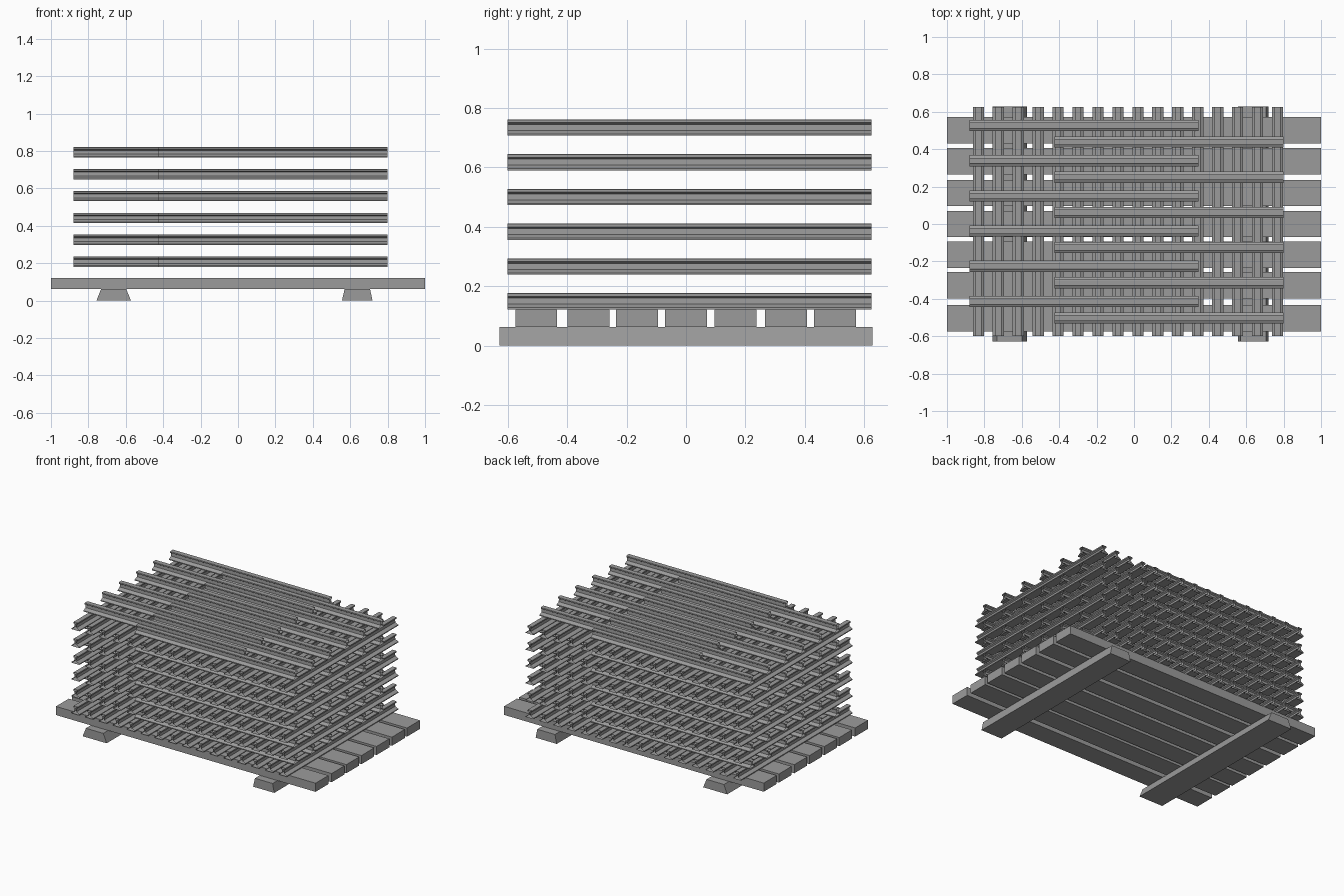
import bpy
import bmesh

cube = bpy.data.objects.get("Cube")
if cube:
    bpy.data.objects.remove(cube, do_unlink=True)

grey = bpy.data.materials.new("steel_grey")
grey.use_nodes = True
colour = (0.33, 0.33, 0.33, 1)
grey.diffuse_color = colour
grey.node_tree.nodes["Principled BSDF"].inputs["Base Color"].default_value = colour

BEAM_TOP, DECK_TOP = 0.062, 0.122
LAYER = 0.0585       # height of one layer of rails
LENGTH = 1.225


def sweep(name, profile, length, along, location, capped):
    """Extrude a closed cross-section (side, height) along x or y."""
    bm = bmesh.new()

    def ring(t):
        if along == "y":
            return [bm.verts.new((s, t, h)) for s, h in profile]
        return [bm.verts.new((t, -s, h)) for s, h in profile]

    a, b = ring(-length / 2), ring(length / 2)
    n = len(profile)
    for i in range(n):
        j = (i + 1) % n
        bm.faces.new((a[i], a[j], b[j], b[i]))
    if capped:
        bm.faces.new(a[::-1])
        bm.faces.new(b)
    bmesh.ops.recalc_face_normals(bm, faces=bm.faces)
    mesh = bpy.data.meshes.new(name)
    bm.to_mesh(mesh)
    bm.free()
    mesh.materials.append(grey)
    obj = bpy.data.objects.new(name, mesh)
    obj.location = location
    bpy.context.collection.objects.link(obj)
    return obj


def repeat(obj, count, offset):
    mod = obj.modifiers.new("repeat", "ARRAY")
    mod.count = count
    mod.use_relative_offset = False
    mod.use_constant_offset = True
    mod.constant_offset_displace = offset


# Two tapered bearers under the deck
for name, foot, top in (("right_bearer", (-0.757, -0.572), (-0.732, -0.598)),
                        ("left_bearer", (0.556, 0.719), (0.570, 0.706))):
    section = [(foot[0], 0), (foot[1], 0), (top[1], BEAM_TOP), (top[0], BEAM_TOP)]
    sweep(name, section, 1.256, "y", (0, 0, 0), True)

# Deck planks
w = 0.0705
plank = [(-w, BEAM_TOP), (w, BEAM_TOP), (w, DECK_TOP), (-w, DECK_TOP)]
for i, y in enumerate((-0.504, -0.328, -0.165, 0, 0.166, 0.336, 0.502)):
    sweep(f"deck_plank_{i + 1}", plank, 2, "x", (0, y, 0), True)

# Rail cross-section: wide foot, narrow web, head; the ends are open
half = [(0.030, 0), (0.030, 0.006), (0.007, 0.018), (0.006, 0.038),
        (0.016, 0.044), (0.016, 0.053), (0.013, 0.055)]
rail = half + [(-s, h) for s, h in reversed(half)]

# Stacked layers of cross rails
cross = sweep("cross_rails", rail, LENGTH, "y", (-0.832, 0.0125, DECK_TOP), False)
repeat(cross, 16, (0.1066, 0, 0))
repeat(cross, 6, (0, 0, 2 * LAYER))

# Long rails in two staggered sets, between the cross layers
for name, x, y in (("long_rails_right", -0.267, -0.414),
                   ("long_rails_left", 0.188, -0.502)):
    rails = sweep(name, rail, LENGTH, "x", (x, y, DECK_TOP + LAYER), False)
    repeat(rails, 6, (0, 0.188, 0))
    repeat(rails, 6, (0, 0, 2 * LAYER))
